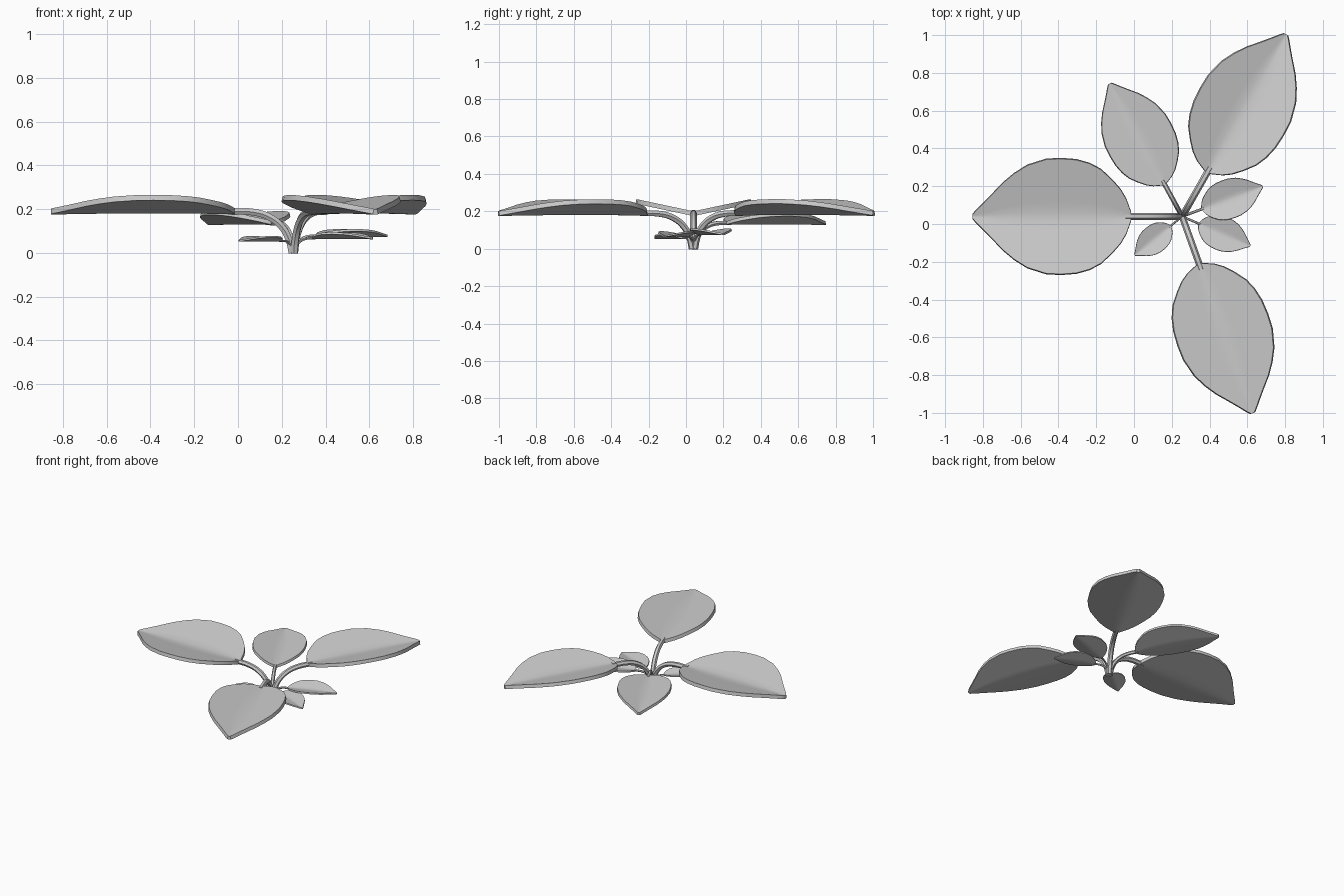
import bpy, bmesh, math

if "Cube" in bpy.data.objects:
    bpy.data.objects.remove(bpy.data.objects["Cube"])

CENTRE = (0.255, 0.04, 0)
# half outline of a leaf: distance from plant centre, half width
OUTLINE = [(0.27, 0.016), (0.295, 0.073), (0.325, 0.115), (0.37, 0.157),
           (0.43, 0.203), (0.49, 0.229), (0.56, 0.245), (0.64, 0.25),
           (0.72, 0.247), (0.82, 0.221), (0.89, 0.185), (0.95, 0.144),
           (1.01, 0.092), (1.06, 0.05), (1.095, 0.022), (1.11, 0.007)]
# stem arc: distance from plant centre, height
STEM = [(0.008, 0), (0.022, 0.06), (0.055, 0.12), (0.11, 0.165),
        (0.18, 0.189), (0.30, 0.196)]
COLUMNS = [-1, -0.75, -0.5, -0.25, -0.08, 0.08, 0.25, 0.5, 0.75, 1]


def place(ob, angle, scale):
    ob.location = CENTRE
    ob.rotation_euler = (0, 0, math.radians(angle))
    ob.scale = (scale,) * 3
    bpy.ops.object.select_all(action='DESELECT')
    ob.select_set(True)
    bpy.context.view_layer.objects.active = ob


# V-folded leaf blade with raised edges and a thick rim
def leaf(name, angle, scale, widen):
    bm = bmesh.new()
    rows = [[bm.verts.new((r, f * w * widen, 0.20 + 0.065 * abs(f) * w / 0.25))
             for f in COLUMNS] for r, w in OUTLINE]
    for a, b in zip(rows, rows[1:]):
        for i in range(len(COLUMNS) - 1):
            bm.faces.new((a[i], b[i], b[i + 1], a[i + 1]))
    me = bpy.data.meshes.new(name)
    bm.to_mesh(me)
    bm.free()
    ob = bpy.data.objects.new(name, me)
    bpy.context.collection.objects.link(ob)
    place(ob, angle, scale)
    mod = ob.modifiers.new("thickness", 'SOLIDIFY')
    mod.thickness = 0.025
    mod.offset = -1
    bpy.ops.object.modifier_apply(modifier=mod.name)
    bpy.ops.object.shade_smooth_by_angle(angle=math.radians(40))


# arched stem rising from the ground to the leaf
def stem(name, angle, scale):
    cu = bpy.data.curves.new(name, 'CURVE')
    cu.dimensions = '3D'
    cu.bevel_depth = 0.018
    cu.bevel_resolution = 1
    cu.resolution_u = 4
    cu.use_fill_caps = True
    sp = cu.splines.new('BEZIER')
    sp.bezier_points.add(len(STEM) - 1)
    for p, (r, z) in zip(sp.bezier_points, STEM):
        p.co = (r, 0, z - 0.006 * r / 0.3)
        p.handle_left_type = p.handle_right_type = 'AUTO'
    ob = bpy.data.objects.new(name, cu)
    bpy.context.collection.objects.link(ob)
    place(ob, angle, scale)
    bpy.ops.object.convert(target='MESH')
    bpy.ops.object.shade_smooth_by_angle(angle=math.radians(50))


# name, heading, size, width factor
LEAVES = [("large_left", 180, 1.0, 1.22), ("large_back", 60.3, 1.0, 1.0),
          ("large_front", -70.3, 0.997, 1.0), ("medium_back", 118.6, 0.722, 1.0),
          ("small_right_back", 20.5, 0.41, 1.0),
          ("small_right_front", -23.3, 0.354, 1.0),
          ("small_left", 219.3, 0.292, 1.0)]
for name, angle, scale, widen in LEAVES:
    leaf(name + "_leaf", angle, scale, widen)
    stem(name + "_stem", angle, scale)
